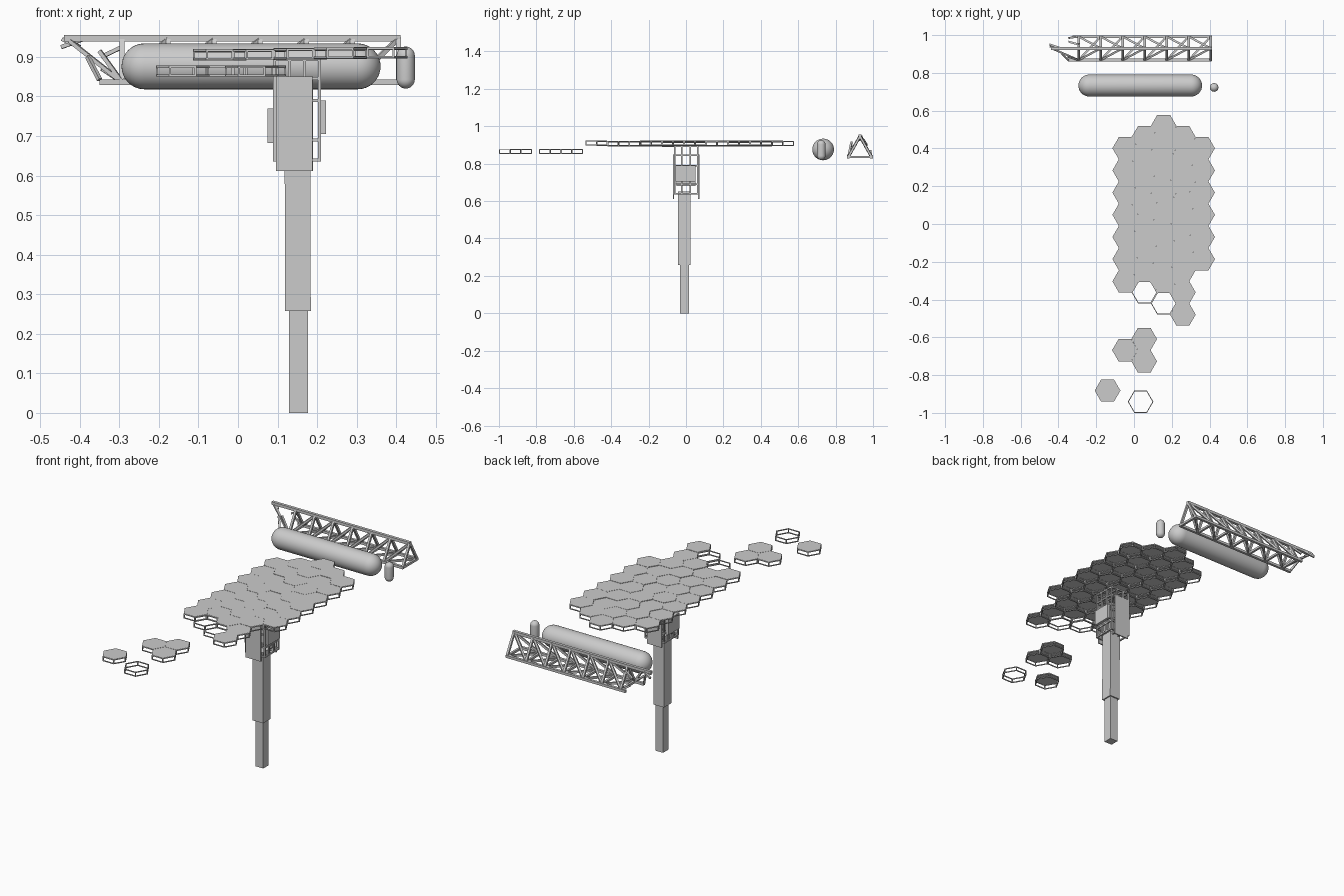
import bpy, bmesh, math, random
from mathutils import Vector, Matrix

if "Cube" in bpy.data.objects:
    bpy.data.objects.remove(bpy.data.objects["Cube"])

random.seed(4)
grey = bpy.data.materials.new("light grey")
grey.diffuse_color = (0.6, 0.6, 0.6, 1)
grey.use_nodes = True
grey.node_tree.nodes["Principled BSDF"].inputs["Base Color"].default_value = grey.diffuse_color


def finish(name, bm):
    bmesh.ops.recalc_face_normals(bm, faces=bm.faces[:])
    me = bpy.data.meshes.new(name)
    bm.to_mesh(me)
    bm.free()
    me.materials.append(grey)
    return add(name, me)


def add(name, me):
    ob = bpy.data.objects.new(name, me)
    bpy.context.collection.objects.link(ob)
    return ob


def bar(bm, a, b, w):
    # square bar between two points
    a, b = Vector(a), Vector(b)
    d = b - a
    rot = d.to_track_quat('Z', 'Y').to_matrix().to_4x4()
    m = Matrix.Translation((a + b) / 2) @ rot @ Matrix.Diagonal((w, w, d.length, 1))
    bmesh.ops.create_cube(bm, size=1, matrix=m)


def box(bm, x0, x1, y0, y1, z0, z1):
    m = Matrix.Translation(((x0 + x1) / 2, (y0 + y1) / 2, (z0 + z1) / 2))
    bmesh.ops.create_cube(bm, size=1, matrix=m @ Matrix.Diagonal((x1 - x0, y1 - y0, z1 - z0, 1)))


# ---- hexagonal platform tiles
R, H, T = 0.0678, 0.026, 0.005
FLAT = R * math.sqrt(3)


def corner(r, i, z):
    a = math.radians(60 * i)
    return (r * math.cos(a), r * math.sin(a), z)


def hex_ring(bm, z0, z1):
    loops = [[bm.verts.new(corner(r, i, z)) for i in range(6)]
             for r, z in ((R, z0), (R, z1), (R - T, z1), (R - T, z0))]
    for k in range(4):
        p, q = loops[k], loops[(k + 1) % 4]
        for i in range(6):
            j = (i + 1) % 6
            bm.faces.new((p[i], p[j], q[j], q[i]))


def hex_mesh(name, plated):
    bm = bmesh.new()
    hex_ring(bm, -H, -H + T)
    hex_ring(bm, -T, 0)
    for i in range(6):
        bar(bm, corner(R - T * 0.6, i, -H), corner(R - T * 0.6, i, 0), T)
    if plated:
        lo = [bm.verts.new(corner(R - 0.001, i, -0.004)) for i in range(6)]
        hi = [bm.verts.new(corner(R - 0.001, i, 0.001)) for i in range(6)]
        bm.faces.new(lo)
        bm.faces.new(hi)
        for i in range(6):
            j = (i + 1) % 6
            bm.faces.new((lo[i], lo[j], hi[j], hi[i]))
    ob = finish(name, bm)
    me = ob.data
    bpy.data.objects.remove(ob)
    return me


plated = hex_mesh("plated_tile", True)
empty = hex_mesh("open_tile", False)


def tile(x, y, z, me):
    add("deck_tile" if me == plated else "open_tile_frame", me).location = (x, y, z)


# main deck: (top row centre y, plated tiles, open frames) for each column
for c, (top, n, opened) in enumerate(((0.401, 7, 0), (0.46, 7, 1), (0.519, 8, 1),
                                      (0.46, 9, 0), (0.401, 6, 0))):
    x = 0.157 + (c - 2) * 1.5 * R
    for r in range(n + opened):
        z = 0.920 + 0.012 * (x - 0.157) + random.uniform(-0.0012, 0.0012)
        tile(x, top - r * FLAT, z, plated if r < n else empty)

# drifting tiles in front
for x, y, me in ((-0.048, -0.668, plated), (0.054, -0.609, plated), (0.054, -0.727, plated),
                 (-0.14, -0.882, plated), (0.035, -0.941, empty)):
    tile(x, y, 0.877, me)

# ---- telescoping tower
bm = bmesh.new()
box(bm, 0.129, 0.177, -0.031, 0.017, 0, 0.27)
finish("lower_column", bm)
bm = bmesh.new()
box(bm, 0.118, 0.183, -0.042, 0.024, 0.257, 0.65)
for v in bm.verts:
    if v.co.z < 0.4:
        v.co.x += 0.001
finish("middle_column", bm)

# open cage at the tower head
bm = bmesh.new()
xs, ys = (0.092, 0.130, 0.168, 0.206), (-0.060, -0.022, 0.022, 0.062)
w = 0.008
for i, x in enumerate(xs):
    for j, y in enumerate(ys):
        if i in (0, 3) or j in (0, 3):
            bar(bm, (x, y, 0.635), (x, y, 0.897), w)
for z in (0.639, 0.69, 0.79, 0.845, 0.893):
    for x in (xs[0], xs[3]):
        bar(bm, (x, ys[0], z), (x, ys[3], z), w)
    for y in (ys[0], ys[3]):
        bar(bm, (xs[0], y, z), (xs[3], y, z), w)
for z in (0.639, 0.893):
    for k in (1, 2):
        bar(bm, (xs[k], ys[0], z), (xs[k], ys[3], z), w)
finish("tower_cage", bm)

# cladding on the four cage sides
for name, dims in (("front_panel", (0.096, 0.188, -0.070, -0.063, 0.612, 0.85)),
                   ("back_panel", (0.100, 0.190, 0.065, 0.071, 0.612, 0.85)),
                   ("right_box", (0.208, 0.223, -0.055, 0.050, 0.705, 0.79)),
                   ("left_box", (0.074, 0.090, -0.050, 0.050, 0.682, 0.77))):
    bm = bmesh.new()
    box(bm, *dims)
    finish(name, bm)


# ---- tanks: capsules from a stretched sphere
def capsule(name, r, length, loc, axis):
    bm = bmesh.new()
    bmesh.ops.create_uvsphere(bm, u_segments=32, v_segments=16, radius=r)
    # split at the equator and pull the halves apart
    eq = [e for e in bm.edges if all(abs(v.co.z) < 1e-5 for v in e.verts)]
    bmesh.ops.split_edges(bm, edges=eq)
    for f in bm.faces:
        f.tag = f.calc_center_median().z > 0
    for v in bm.verts:
        v.co.z += (1 if v.link_faces[0].tag else -1) * (length / 2 - r)
    rims = [e for e in bm.edges if e.is_boundary]
    bmesh.ops.bridge_loops(bm, edges=rims)
    if axis == 'X':
        bmesh.ops.rotate(bm, verts=bm.verts[:], matrix=Matrix.Rotation(math.pi / 2, 3, 'Y'))
    for f in bm.faces:
        f.smooth = True
    finish(name, bm).location = loc


capsule("large_tank", 0.058, 0.655, (0.033, 0.733, 0.876), 'X')
capsule("small_tank", 0.023, 0.106, (0.424, 0.723, 0.873), 'Z')

# ---- broken triangular truss
bm = bmesh.new()
W, STEP, X0 = 0.014, 0.1165, -0.293
TOP, FRONT, BACK = (0.93, 0.947), (0.868, 0.836), (0.992, 0.836)


def at(x, yz):
    return (x, yz[0], yz[1])


bar(bm, at(-0.44, TOP), at(0.411, TOP), 0.016)
bar(bm, at(-0.35, FRONT), at(0.411, FRONT), W)
bar(bm, at(-0.325, BACK), at(0.411, BACK), W)
for i in range(7):
    x = X0 + i * STEP
    for a, b in ((TOP, FRONT), (TOP, BACK), (FRONT, BACK)):
        bar(bm, at(x, a), at(x, b), 0.012)
    if i < 6:
        bar(bm, at(x, FRONT), at(x + STEP, TOP), 0.011)
        bar(bm, at(x, BACK), at(x + STEP, TOP), 0.011)
        bar(bm, at(x, FRONT), at(x + STEP, BACK), 0.011)
finish("truss", bm)

# bent, torn members at the broken end
bm = bmesh.new()
for a, b in (((X0, 0.868, 0.836), (-0.425, 0.925, 0.94)),
             ((-0.35, 0.885, 0.915), (X0, 0.868, 0.836)),
             ((X0, 0.992, 0.836), (-0.345, 0.985, 0.87)),
             ((-0.385, 0.93, 0.947), (-0.446, 0.95, 0.925)),
             ((-0.40, 0.925, 0.925), (-0.444, 0.94, 0.945)),
             ((-0.345, 0.965, 0.90), (X0, 0.95, 0.925)),
             ((-0.38, 0.90, 0.90), (-0.35, 0.868, 0.842))):
    bar(bm, a, b, 0.010)
finish("torn_truss_end", bm)
